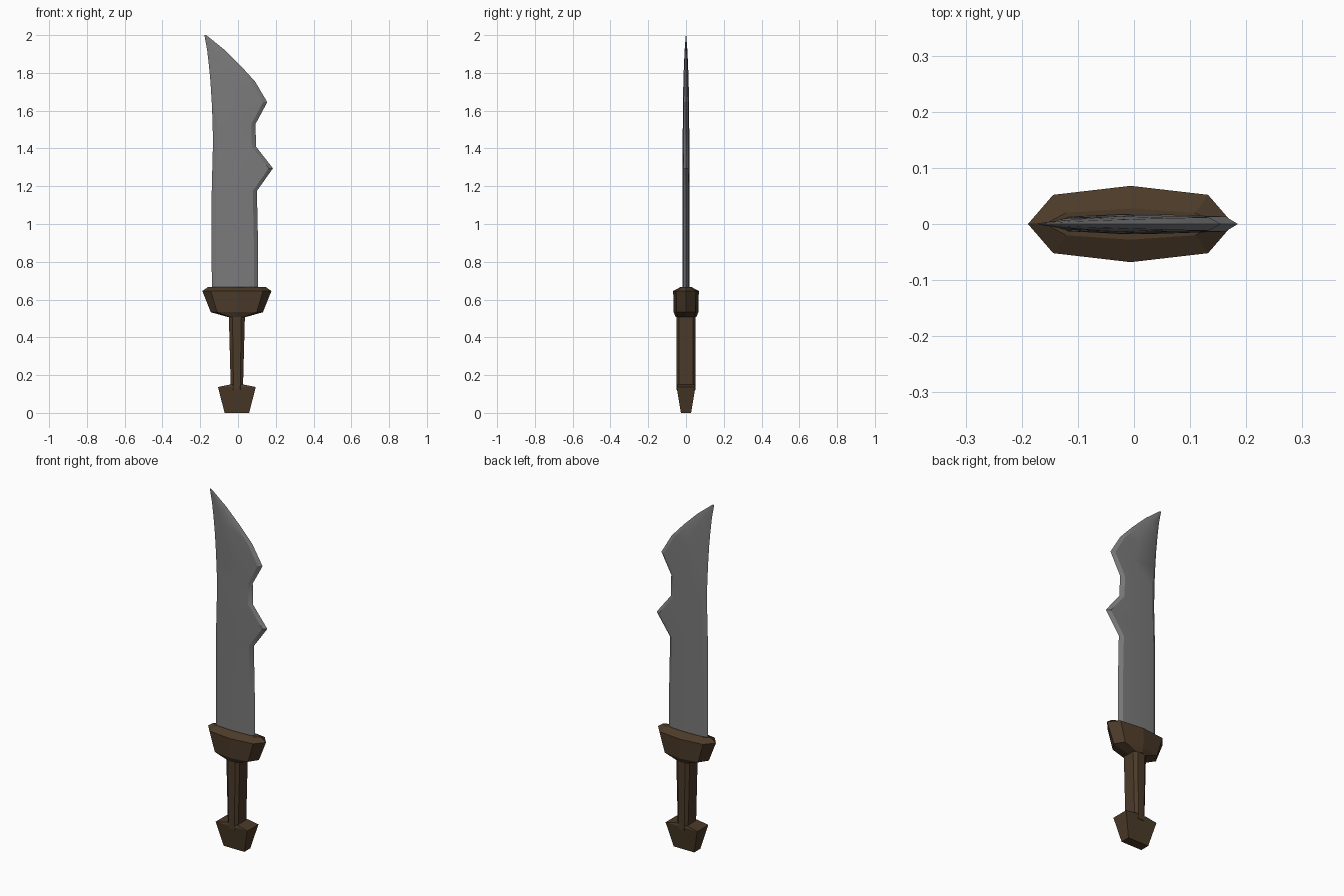
import bpy, bmesh, math

if "Cube" in bpy.data.objects:
    bpy.data.objects.remove(bpy.data.objects["Cube"])


def material(name, rgb):
    m = bpy.data.materials.new(name)
    m.diffuse_color = (*rgb, 1)
    m.use_nodes = True
    m.node_tree.nodes["Principled BSDF"].inputs["Base Color"].default_value = m.diffuse_color
    return m


steel = material("grey steel", (0.2, 0.195, 0.195))
wood = material("dark brown wood", (0.072, 0.043, 0.022))


def loft(name, rings, mat, smooth=None):
    """Skin a stack of equal-length rings of points and cap both ends."""
    bm = bmesh.new()
    rows = [[bm.verts.new(p) for p in ring] for ring in rings]
    n = len(rows[0])
    for a, b in zip(rows, rows[1:]):
        for i in range(n):
            j = (i + 1) % n
            bm.faces.new((a[i], a[j], b[j], b[i]))
    bm.faces.new(rows[0][::-1])
    bm.faces.new(rows[-1])
    bmesh.ops.recalc_face_normals(bm, faces=bm.faces)
    me = bpy.data.meshes.new(name)
    bm.to_mesh(me)
    bm.free()
    me.materials.append(mat)
    ob = bpy.data.objects.new(name, me)
    bpy.context.collection.objects.link(ob)
    if smooth:
        bpy.ops.object.select_all(action='DESELECT')
        ob.select_set(True)
        bpy.context.view_layer.objects.active = ob
        bpy.ops.object.shade_smooth_by_angle(angle=math.radians(smooth))
    return ob


CX = -0.006  # centre line of the hilt


def mirrored(quarter, z):
    """Ring mirrored in x and y from points running from the +x end to +y."""
    half = quarter + [(-x, y) for x, y in reversed(quarter) if x > 0]
    full = half + [(x, -y) for x, y in reversed(half) if y > 0]
    return [(x + CX, y, z) for x, y in full]


# Blade: back x, cutting edge x, half thickness at each height
blade_rows = [
    (0.60, -0.138, 0.107, 0.018), (0.90, -0.140, 0.106, 0.018),
    (1.175, -0.139, 0.100, 0.018), (1.295, -0.136, 0.185, 0.018),
    (1.41, -0.133, 0.095, 0.018), (1.53, -0.134, 0.093, 0.017),
    (1.645, -0.139, 0.155, 0.016), (1.755, -0.146, 0.090, 0.014),
    (1.84, -0.154, 0.012, 0.011), (1.925, -0.164, -0.075, 0.007),
    (2.0, -0.178, -0.168, 0.001),
]
rings = []
for z, l, r, t in blade_rows:
    e = min(0.022, (r - l) * 0.25)
    top = [(l + e, 0.72 * t), ((l + r) / 2, t), (r - e, 0.75 * t)]
    rings.append([(l, 0, z)] + [(x, y, z) for x, y in top] + [(r, 0, z)]
                 + [(x, -y, z) for x, y in reversed(top)])
loft("blade", rings, steel, 25)

# Guard: pointed eight-sided block with a chamfered top and shallow keel
loft("guard", [
    mirrored([(0.045, 0), (0.035, 0.045), (0, 0.055)], 0.507),
    mirrored([(0.138, 0), (0.105, 0.05), (0, 0.065)], 0.533),
    mirrored([(0.183, 0), (0.138, 0.052), (0, 0.068)], 0.645),
    mirrored([(0.152, 0), (0.115, 0.02), (0, 0.028)], 0.667),
], wood)

# Grip: chamfered bar, slightly narrower at the bottom
loft("grip", [mirrored([(w, 0.036), (w * 0.55, 0.05)], z)
              for z, w in ((0.12, 0.032), (0.53, 0.043))], wood)

# Pommel: flared block with a low sloped top
loft("pommel", [mirrored([(x, y)], z) for z, x, y in
                ((0, 0.065, 0.027), (0.137, 0.1, 0.05), (0.15, 0.036, 0.046))], wood)
